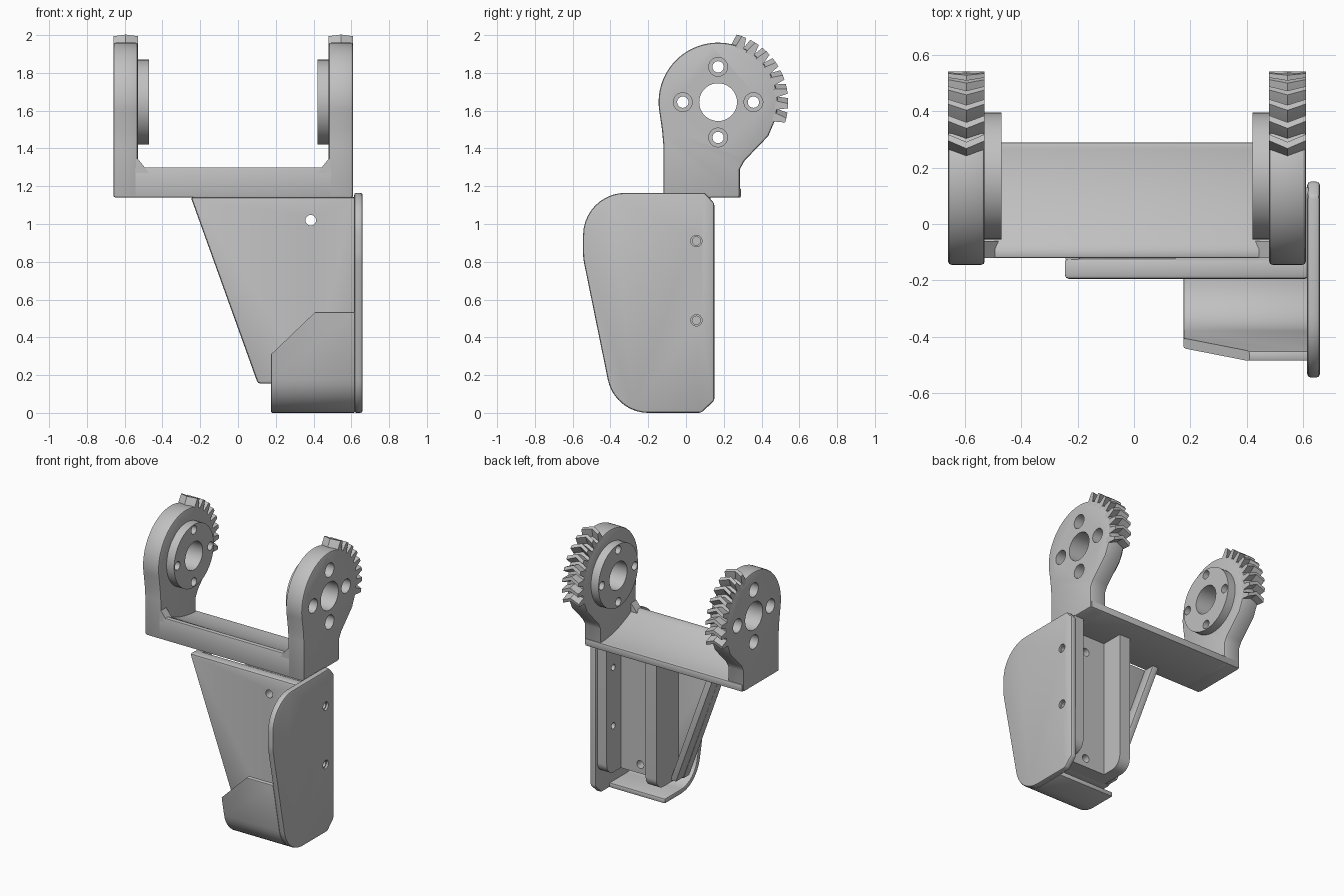
import bpy, bmesh, math
from mathutils import Vector

old = bpy.data.objects.get("Cube")
if old:
    bpy.data.objects.remove(old, do_unlink=True)

grey = bpy.data.materials.new("plain_grey")
grey.use_nodes = True
COLOUR = (0.53, 0.53, 0.53, 1)
grey.diffuse_color = COLOUR
grey.node_tree.nodes["Principled BSDF"].inputs["Base Color"].default_value = COLOUR

AXIS_Y, AXIS_Z = 0.17, 1.645      # pivot of both geared arms


def activate(ob):
    bpy.ops.object.select_all(action='DESELECT')
    ob.select_set(True)
    bpy.context.view_layer.objects.active = ob


def add_object(name, bm):
    bmesh.ops.recalc_face_normals(bm, faces=bm.faces)
    me = bpy.data.meshes.new(name)
    bm.to_mesh(me)
    bm.free()
    me.materials.append(grey)
    ob = bpy.data.objects.new(name, me)
    bpy.context.collection.objects.link(ob)
    return ob


def prism(name, pts, axis, a, b, bevel=0.0):
    """Extrude a 2D outline along x (points are y,z) or y (points are x,z)."""
    bm = bmesh.new()
    place = (lambda p, t: (t, p[0], p[1])) if axis == 'x' else (lambda p, t: (p[0], t, p[1]))
    lo = [bm.verts.new(place(p, a)) for p in pts]
    hi = [bm.verts.new(place(p, b)) for p in pts]
    bm.faces.new(lo)
    bm.faces.new(hi)
    for i in range(len(pts)):
        j = (i + 1) % len(pts)
        bm.faces.new((lo[i], lo[j], hi[j], hi[i]))
    ob = add_object(name, bm)
    if bevel:
        mod = ob.modifiers.new("edge", 'BEVEL')
        mod.width = bevel
        mod.segments = 2
        mod.angle_limit = math.radians(40)
        activate(ob)
        bpy.ops.object.modifier_apply(modifier=mod.name)
    return ob


def arc(cy, cz, r, start, end, n):
    angles = [math.radians(start + (end - start) * i / n) for i in range(n + 1)]
    return [(cy + r * math.cos(t), cz + r * math.sin(t)) for t in angles]


def disc(name, cy, cz, r, axis, a, b, n=40):
    return prism(name, arc(cy, cz, r, 0, 360, n)[:-1], axis, a, b)


def rounded(p, corner, q, r, n=10):
    """Points of a fillet of radius r at a corner between p and q."""
    c = Vector(corner)
    u, v = (Vector(p) - c).normalized(), (Vector(q) - c).normalized()
    half = u.angle(v) / 2
    centre = c + (u + v).normalized() * r / math.sin(half)
    d0 = (c + u * r / math.tan(half) - centre).normalized()
    d1 = (c + v * r / math.tan(half) - centre).normalized()
    return [tuple(centre + d0.slerp(d1, i / n).normalized() * r) for i in range(n + 1)]


def cut(ob, cutters):
    for cutter in cutters:
        cutter.hide_render = True
        mod = ob.modifiers.new("cut", 'BOOLEAN')
        mod.operation = 'DIFFERENCE'
        mod.solver = 'EXACT'
        mod.object = cutter
        activate(ob)
        bpy.ops.object.modifier_apply(modifier=mod.name)
        bpy.data.objects.remove(cutter, do_unlink=True)


def tooth(bm, angle, x0, x1):
    """One chevron gear tooth: the middle section is turned ahead of the ends."""
    sections = []
    for x, lead in ((x0, 0), ((x0 + x1) / 2, 4.5), (x1, 0)):
        ring = []
        for r, off in ((0.285, -4.5), (0.315, -4), (0.371, -1.9), (0.371, 1.9), (0.315, 4), (0.285, 4.5)):
            t = math.radians(angle + lead + off)
            ring.append(bm.verts.new((x, AXIS_Y + r * math.cos(t), AXIS_Z + r * math.sin(t))))
        sections.append(ring)
    for s, e in zip(sections, sections[1:]):
        for i in range(len(s)):
            j = (i + 1) % len(s)
            bm.faces.new((s[i], s[j], e[j], e[i]))
    bm.faces.new(sections[0])
    bm.faces.new(sections[-1])


def geared_arm(side, outer, inner):
    """Arm plate with boss, bolt holes and a toothed sector."""
    d = 1 if inner > outer else -1
    boss_end = inner + d * 0.06
    outline = [(0.285, 1.14), (-0.12, 1.14), (-0.12, 1.42), (-0.127, 1.50)]
    outline += arc(AXIS_Y, AXIS_Z, 0.315, 190, -20, 56)
    outline += [(0.435, 1.465), (0.31, 1.335), (0.285, 1.29)]
    plate = prism(side + "_arm", outline, 'x', outer, inner, 0.012)
    boss = disc(side + "_arm_boss", AXIS_Y, AXIS_Z, 0.225, 'x', inner - d * 0.005, boss_end, 56)
    bolts = [(AXIS_Y + 0.187 * math.cos(k * math.pi / 2), AXIS_Z + 0.187 * math.sin(k * math.pi / 2))
             for k in range(4)]
    for part in (plate, boss):
        holes = [disc("cutter", AXIS_Y, AXIS_Z, 0.1, 'x', outer - d, boss_end + d)]
        holes += [disc("cutter", y, z, 0.03, 'x', outer - d, boss_end + d, 24) for y, z in bolts]
        if part is plate:
            holes += [disc("cutter", y, z, 0.05, 'x', outer - d, outer + d * 0.08, 24) for y, z in bolts]
        cut(part, holes)
    bm = bmesh.new()
    for k in range(8):
        tooth(bm, -15 + 11.9 * k, outer, inner)
    add_object(side + "_gear_teeth", bm)
    # small gusset between arm and crossbar
    prism(side + "_gusset", [(inner - d * 0.01, 1.27), (inner + d * 0.06, 1.27), (inner, 1.345),
                             (inner - d * 0.01, 1.345)], 'y', -0.12, -0.06)


geared_arm("right", -0.66, -0.53)
geared_arm("left", 0.61, 0.48)

# Crossbar with a hollow top, high at the front and thin at the back
bar = [(0.29, 1.14), (-0.12, 1.14), (-0.12, 1.30)]
bar += [(-0.09 + 0.38 * i / 16, 1.19 + 0.11 * (1 - i / 16) ** 2) for i in range(17)]
prism("crossbar", bar, 'x', -0.65, 0.60, 0.006)

# Tapered front plate and the stiffening flange along its sloping edge
front = prism("front_plate", [(-0.25, 1.142), (0.62, 1.142), (0.62, 0.155), (0.105, 0.155)],
              'y', -0.195, -0.12, 0.014)
prism("sloping_flange", [(-0.245, 1.14), (-0.195, 1.14), (0.155, 0.165), (0.108, 0.165)],
      'y', -0.13, -0.04, 0.006)

# Channel behind the plate: floor and two side ribs with rounded lower corners
floor = prism("channel_floor", [(0.16, 0.155), (0.60, 0.155), (0.60, 1.142), (0.16, 1.142)],
              'y', -0.13, -0.03)
for ob in (front, floor):
    cut(ob, [disc("cutter", 0.385, z, 0.028, 'y', -0.25, 0.05, 24) for z in (1.02, 0.22)])
rib = [(-0.13, 1.142), (-0.13, 0.155)] + rounded((-0.13, 0.155), (0.13, 0.155), (0.13, 1.14), 0.08) + [(0.13, 1.142)]
prism("inner_rib", rib, 'x', 0.145, 0.23)
outer_rib = prism("outer_rib", rib, 'x', 0.54, 0.62)

# Large side plate with rounded front corners and chamfered rear corners
low, mid, top, rear = (-0.378, 0), (-0.545, 0.82), (-0.545, 1.165), (0.10, 1.165)
side = [(0.08, 0)] + rounded((0.08, 0), low, mid, 0.22)
side += rounded(low, mid, top, 0.3, 6) + rounded(mid, top, rear, 0.225)
side += [rear, (0.15, 1.11), (0.15, 0.065)]
side_plate = prism("side_plate", side, 'x', 0.615, 0.66, 0.012)
for ob in (side_plate, outer_rib):
    cut(ob, [disc("cutter", 0.055, z, 0.022, 'x', 0.4, 0.8, 24) for z in (0.91, 0.49)])
cut(side_plate, [disc("cutter", 0.055, z, 0.03, 'x', 0.645, 0.8, 24) for z in (0.91, 0.49)])

# Curved guard wrapping under and in front of the lower end
guard = [(-0.01, 0)] + rounded((0, 0), low, mid, 0.22) + [(-0.487, 0.535), (-0.451, 0.535)]
guard += reversed(rounded((0, 0.035), (-0.349, 0.035), (-0.451, 0.535), 0.185))
guard += [(-0.01, 0.035)]
guard_ob = prism("lower_guard", guard, 'x', 0.175, 0.62, 0.008)
cut(guard_ob, [prism("cutter", [(0.1, 0.238), (0.41, 0.535), (0.41, 0.7), (0.1, 0.7)], 'y', -0.7, -0.2)])

# Smooth the curved faces, keep real edges crisp
for ob in bpy.context.scene.objects:
    if ob.type == 'MESH' and ob.data.materials and ob.data.materials[0] == grey:
        activate(ob)
        bpy.ops.object.shade_smooth_by_angle(angle=math.radians(28))
